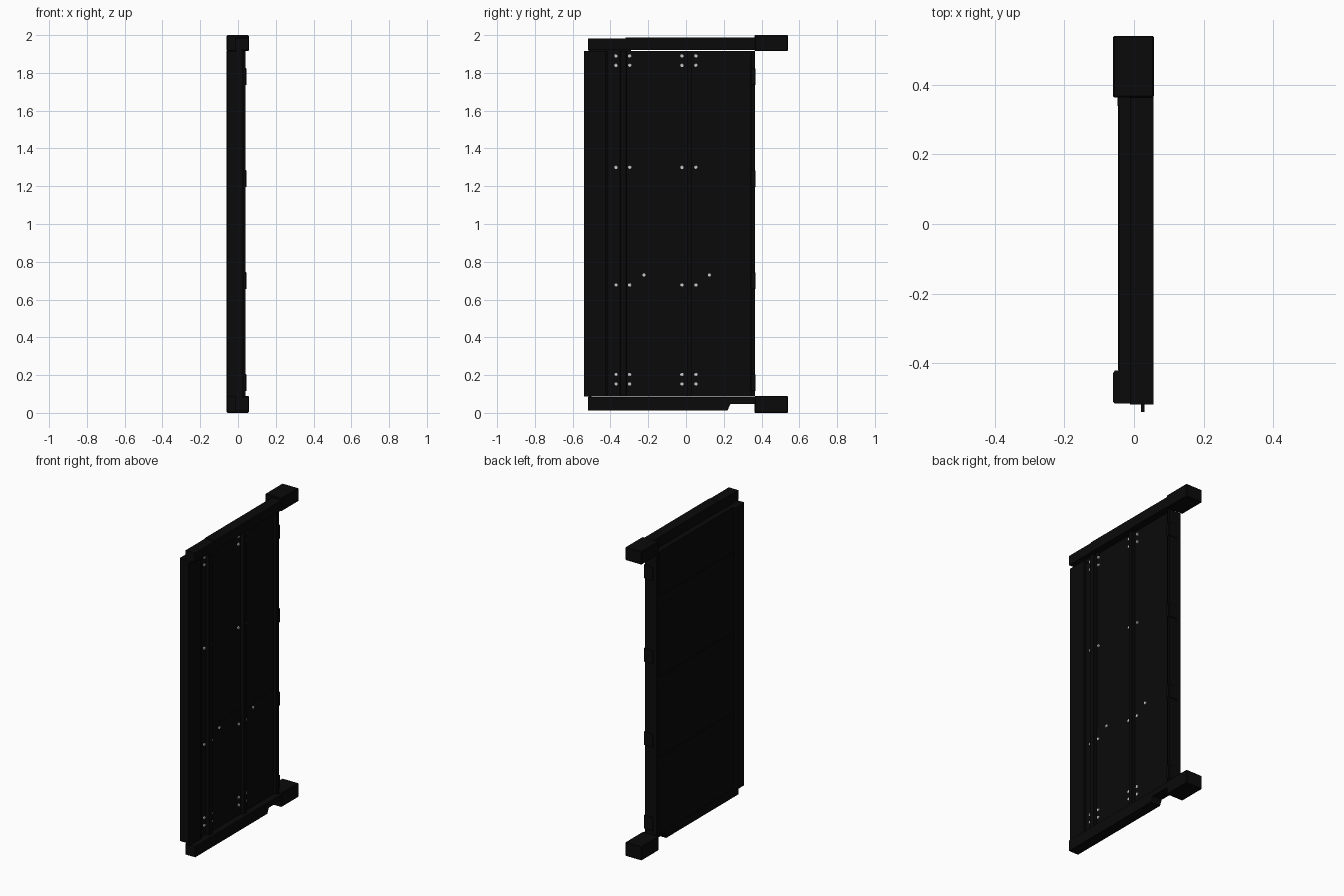
import bpy, bmesh, math
from mathutils import Matrix

if "Cube" in bpy.data.objects:
    bpy.data.objects.remove(bpy.data.objects["Cube"])


def material(name, v):
    m = bpy.data.materials.new(name)
    m.diffuse_color = (v, v, v, 1)
    m.use_nodes = True
    m.node_tree.nodes["Principled BSDF"].inputs["Base Color"].default_value = m.diffuse_color
    return m


BLACK = material("black_metal", 0.003)
STEEL = material("bolt_steel", 0.6)


def finish(name, bm, mat, bevel=0.0):
    bmesh.ops.recalc_face_normals(bm, faces=bm.faces)
    me = bpy.data.meshes.new(name)
    bm.to_mesh(me)
    bm.free()
    me.materials.append(mat)
    ob = bpy.data.objects.new(name, me)
    bpy.context.collection.objects.link(ob)
    if bevel:
        b = ob.modifiers.new("bevel", 'BEVEL')
        b.width, b.segments = bevel, 1
    return ob


def extrude(name, pts, vec, place, bevel=0.0):
    """Extrude a flat outline; place() turns 2D points into 3D."""
    bm = bmesh.new()
    f = bm.faces.new([bm.verts.new(place(a, b)) for a, b in pts])
    r = bmesh.ops.extrude_face_region(bm, geom=[f])
    bmesh.ops.translate(bm, vec=vec, verts=[v for v in r['geom'] if isinstance(v, bmesh.types.BMVert)])
    return finish(name, bm, BLACK, bevel)


def side_plate(name, pts, x0, x1, bevel=0.0):
    return extrude(name, pts, (x1 - x0, 0, 0), lambda y, z: (x0, y, z), bevel)


def box(name, x, y, z, bevel=0.0):
    return side_plate(name, [(y[0], z[0]), (y[1], z[0]), (y[1], z[1]), (y[0], z[1])], x[0], x[1], bevel)


Z0, Z1 = 0.088, 1.917

# Door core, with back skin, frame and cross ribs
box("door_core", (-0.042, 0.010), (-0.425, 0.36), (Z0, Z1))
box("back_frame_stile", (-0.048, 0.036), (0.338, 0.365), (Z0, Z1), 0.002)
for i, z in enumerate((0.56, 1.08, 1.6)):
    box(f"back_rib_{i}", (-0.046, 0.0), (-0.42, 0.34), (z - 0.03, z + 0.03), 0.002)

# Edge column on the back, and thin sealing flange on the front
extrude("edge_column", [(-0.055, -0.42), (-0.06, -0.428), (-0.06, -0.51), (-0.055, -0.515),
                        (-0.012, -0.515), (-0.012, -0.42)],
        (0, 0, Z1 - Z0), lambda x, y: (x, y, Z0))
box("edge_filler", (-0.012, 0.022), (-0.515, -0.42), (Z0, Z1))
box("sealing_flange", (0.02, 0.03), (-0.54, -0.425), (Z0, Z1))

# Ties closing the rail gaps at the column side
box("lower_tie", (-0.012, 0.022), (-0.515, -0.50), (0.07, 0.1))
box("upper_tie", (-0.012, 0.022), (-0.515, -0.29), (1.9, 1.93))

# Recessed front cladding; the lower sheet steps up with a slanted seam
PX = (0.005, 0.016)
box("narrow_cladding", PX, (-0.42, -0.345), (Z0, Z1))
for i, (a, b) in enumerate(((-0.32, 0.01), (0.025, 0.36))):
    seam = [(a, 0.737), (a + 0.065, 0.737), (a + 0.13, 0.772), (b, 0.772)]
    side_plate(f"lower_cladding_{i}", [(b, Z0), (a, Z0)] + seam, PX[0], 0.019)
    side_plate(f"upper_cladding_{i}", [(b, Z1), (a, Z1)] + seam, *PX)

# Raised front posts
for i, (a, b) in enumerate(((-0.425, -0.412), (-0.35, -0.315), (0.004, 0.03), (0.348, 0.364))):
    box(f"front_post_{i}", (0.0, 0.03 if i == 0 else 0.041), (a, b), (Z0, Z1), 0.002)

# Hinge tabs along the free edge
for i, z in enumerate((0.16, 0.70, 1.24, 1.78)):
    box(f"edge_tab_{i}", (-0.02, 0.045), (0.345, 0.368), (z - 0.045, z + 0.045), 0.003)

# Bolts beside the posts
bm = bmesh.new()
spots = [(y, z) for y in (-0.371, -0.298, -0.022, 0.052)
         for z in (0.153, 0.203, 0.677, 1.30, 1.84, 1.89)]
for y, z in spots + [(-0.222, 0.73), (0.125, 0.73)]:
    bmesh.ops.create_cone(bm, cap_ends=True, segments=12, radius1=0.01, radius2=0.009, depth=0.01,
                          matrix=Matrix.Translation((0.018, y, z)) @ Matrix.Rotation(math.pi / 2, 4, 'Y'))
finish("bolts", bm, STEEL)

# Top and bottom rails, set over the front half of the door
side_plate("top_rail", [(-0.518, 1.922), (0.37, 1.922), (0.37, 1.987), (-0.32, 1.987),
                        (-0.32, 1.983), (-0.518, 1.983)], -0.012, 0.056)
side_plate("bottom_rail", [(-0.518, 0.013), (0.22, 0.013), (0.235, 0.047), (0.37, 0.047),
                           (0.37, 0.083), (-0.518, 0.083)], -0.012, 0.056)

# End blocks at the mounting side
for name, z in (("lower_end_block", (0, 0.09)), ("upper_end_block", (1.915, 2.0))):
    box(name, (-0.06, 0.057), (0.363, 0.54), z, 0.004)
